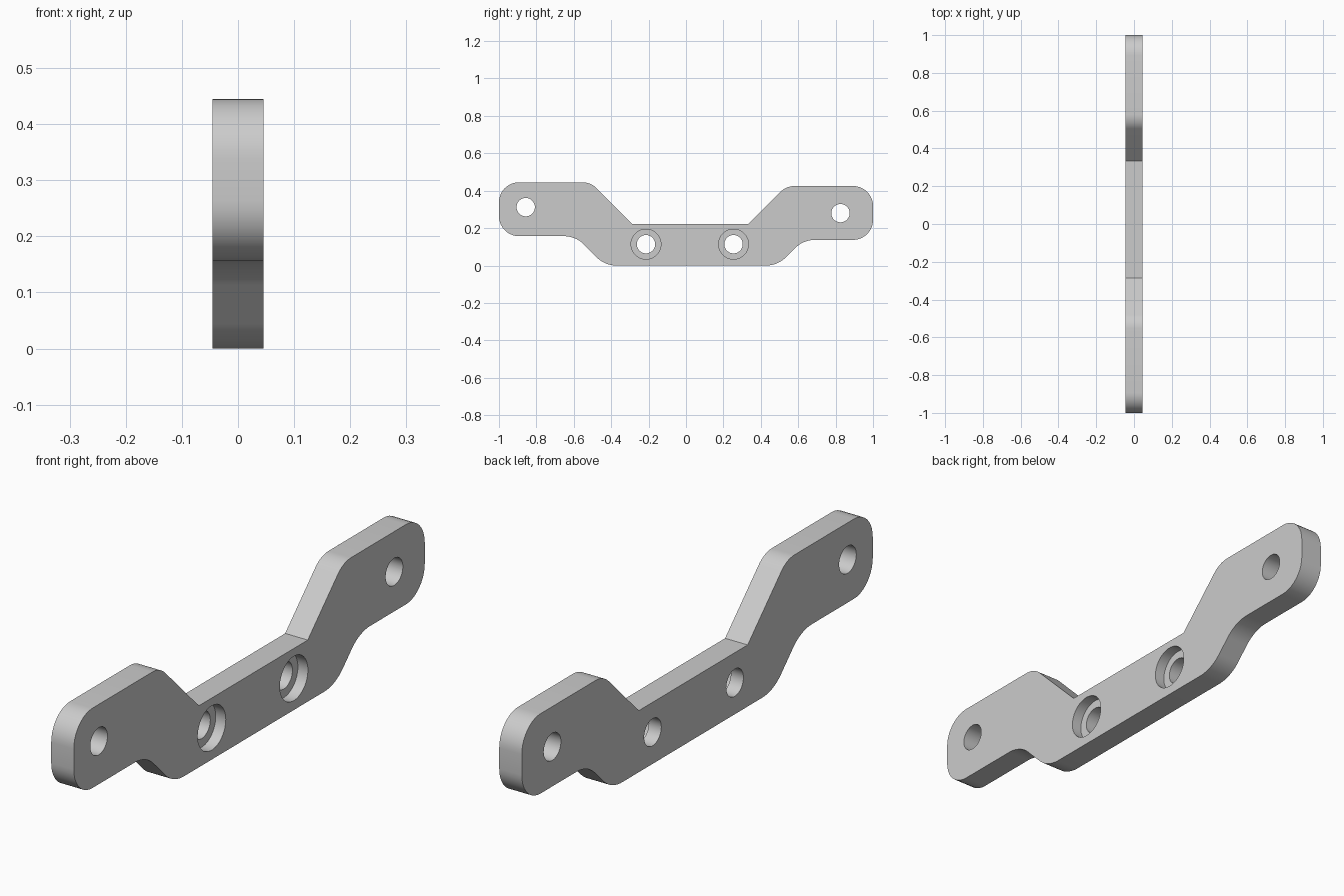
import bpy, bmesh, math
from mathutils import Vector

if "Cube" in bpy.data.objects:
    bpy.data.objects.remove(bpy.data.objects["Cube"], do_unlink=True)

HALF = 0.045      # half the plate thickness
END_R = 0.107     # rounded ends and shoulders
BEND_R = 0.15     # underside bends
HOLE_R = 0.049
BORE_R = 0.08
BORE_DEPTH = 0.04

metal = bpy.data.materials.new("grey metal")
metal.use_nodes = True
GREY = (0.6, 0.6, 0.6, 1)
metal.diffuse_color = GREY
metal.node_tree.nodes["Principled BSDF"].inputs["Base Color"].default_value = GREY


def fillet(prev, corner, nxt, radius, steps=10):
    """Points of an arc that rounds one profile corner."""
    if radius == 0:
        return [corner]
    a, b = (prev - corner).normalized(), (nxt - corner).normalized()
    half = a.angle(b) / 2
    centre = corner + (a + b).normalized() * radius / math.sin(half)
    reach = radius / math.tan(half)
    start, end = corner + a * reach - centre, corner + b * reach - centre
    sweep = start.angle(end)
    return [centre + (start * math.sin((1 - i / steps) * sweep)
                      + end * math.sin(i / steps * sweep)) / math.sin(sweep)
            for i in range(steps + 1)]


def cylinder_cutter(y, z, radius, x0, x1):
    bpy.ops.mesh.primitive_cylinder_add(
        vertices=48, radius=radius, depth=x1 - x0,
        location=((x0 + x1) / 2, y, z), rotation=(0, math.pi / 2, 0))
    cutter = bpy.context.object
    cutter.name = "hole_cutter"
    cutter.hide_render = True
    return cutter


# Side profile: y, z, corner radius
profile = [
    (-1, 0.157, END_R), (-0.59, 0.157, BEND_R), (-0.434, 0, BEND_R),
    (0.49, 0, BEND_R), (0.627, 0.137, BEND_R), (1, 0.137, END_R),
    (1, 0.425, END_R), (0.536, 0.425, END_R), (0.333, 0.222, 0),
    (-0.287, 0.222, 0), (-0.51, 0.445, END_R), (-1, 0.445, END_R),
]
corners = [Vector((0, y, z)) for y, z, r in profile]
outline = []
for i, (y, z, r) in enumerate(profile):
    outline += fillet(corners[i - 1], corners[i], corners[(i + 1) % len(corners)], r)

# Plate
bm = bmesh.new()
face = bm.faces.new([bm.verts.new((-HALF, p.y, p.z)) for p in outline])
extruded = bmesh.ops.extrude_face_region(bm, geom=[face])["geom"]
bmesh.ops.translate(bm, vec=(2 * HALF, 0, 0),
                    verts=[g for g in extruded if isinstance(g, bmesh.types.BMVert)])
bmesh.ops.recalc_face_normals(bm, faces=bm.faces)
mesh = bpy.data.meshes.new("bracket_plate")
bm.to_mesh(mesh)
bm.free()
mesh.materials.append(metal)
plate = bpy.data.objects.new("bracket_plate", mesh)
bpy.context.collection.objects.link(plate)

# End holes, then counterbored middle holes
cutters = [cylinder_cutter(y, z, HOLE_R, -0.1, 0.1)
           for y, z in ((-0.857, 0.312), (0.826, 0.28), (-0.214, 0.114), (0.254, 0.114))]
cutters += [cylinder_cutter(y, 0.114, BORE_R, HALF - BORE_DEPTH, 0.1)
            for y in (-0.214, 0.254)]

bpy.ops.object.select_all(action='DESELECT')
plate.select_set(True)
bpy.context.view_layer.objects.active = plate
for cutter in cutters:
    cut = plate.modifiers.new("hole", 'BOOLEAN')
    cut.operation = 'DIFFERENCE'
    cut.solver = 'EXACT'
    cut.object = cutter
    bpy.ops.object.modifier_apply(modifier=cut.name)
    bpy.data.objects.remove(cutter, do_unlink=True)

bpy.ops.object.shade_smooth_by_angle(angle=math.radians(30))
